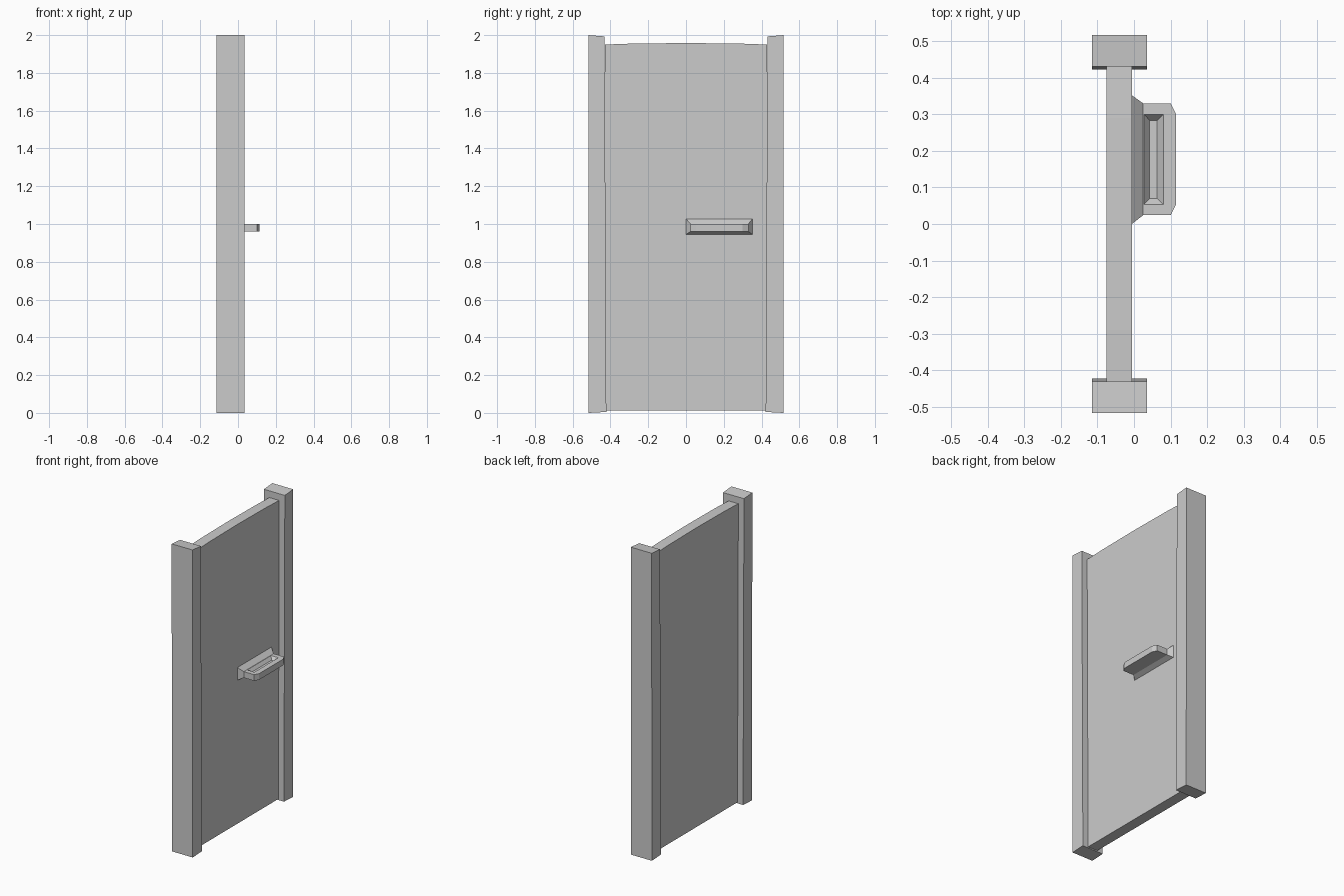
import bpy, bmesh

cube = bpy.data.objects.get("Cube")
if cube:
    bpy.data.objects.remove(cube, do_unlink=True)

# One plain grey for everything
GREY = (0.6, 0.6, 0.6, 1)
grey = bpy.data.materials.new("plain_grey")
grey.use_nodes = True
grey.diffuse_color = GREY
grey.node_tree.nodes["Principled BSDF"].inputs["Base Color"].default_value = GREY


def finish(name, bm):
    bmesh.ops.recalc_face_normals(bm, faces=bm.faces)
    mesh = bpy.data.meshes.new(name)
    bm.to_mesh(mesh)
    bm.free()
    mesh.materials.append(grey)
    obj = bpy.data.objects.new(name, mesh)
    bpy.context.collection.objects.link(obj)
    return obj


def loft(bm, rings):
    """Join rings of equal point count and cap both ends."""
    loops = [[bm.verts.new(p) for p in ring] for ring in rings]
    for a, b in zip(loops, loops[1:]):
        for i in range(len(a)):
            j = (i + 1) % len(a)
            bm.faces.new((a[i], a[j], b[j], b[i]))
    bm.faces.new(loops[0])
    bm.faces.new(loops[-1])


def extrude_x(name, outline, x0, x1):
    """Solid from a y-z outline."""
    bm = bmesh.new()
    loft(bm, [[(x, y, z) for y, z in outline] for x in (x0, x1)])
    return finish(name, bm)


# Door leaf with a slightly crowned top edge
extrude_x("door_panel", [(-0.43, 0.012), (0.43, 0.012), (0.43, 1.95),
                         (0.29, 1.955), (0, 1.958), (-0.29, 1.955), (-0.43, 1.95)],
          -0.075, -0.005)

# Side posts, a little thicker toward the foot
for side, name in ((-1, "right_post"), (1, "left_post")):
    outline = [(0.515, 0), (0.422, 0.005), (0.431, 1.993), (0.517, 2)]
    extrude_x(name, [(side * y, z) for y, z in outline], -0.115, 0.035)

# Flared backplate that narrows into the handle
bm = bmesh.new()


def rect_yz(x, y0, y1, z0, z1):
    return [(x, y0, z0), (x, y1, z0), (x, y1, z1), (x, y0, z1)]


loft(bm, [rect_yz(-0.006, 0, 0.352, 0.945, 1.028),
          rect_yz(0.025, 0.024, 0.33, 0.96, 1.0)])
finish("handle_backplate", bm)

# Handle slab with clipped outer corners and a sloped finger recess on top
bm = bmesh.new()
plan = [(0.025, 0.024), (0.1, 0.024), (0.115, 0.054),
        (0.115, 0.3), (0.1, 0.33), (0.025, 0.33)]
rim = [(0.028, 0.054), (0.05, 0.054), (0.08, 0.054),
       (0.08, 0.3), (0.05, 0.3), (0.028, 0.3)]
floor = [(0.043, 0.07), (0.05, 0.07), (0.063, 0.07),
         (0.063, 0.283), (0.05, 0.283), (0.043, 0.283)]
loft(bm, [[(x, y, z) for x, y in ring] for ring, z in
          ((plan, 0.96), (plan, 1.0), (rim, 1.0), (floor, 0.98))])
finish("handle_grip", bm)
